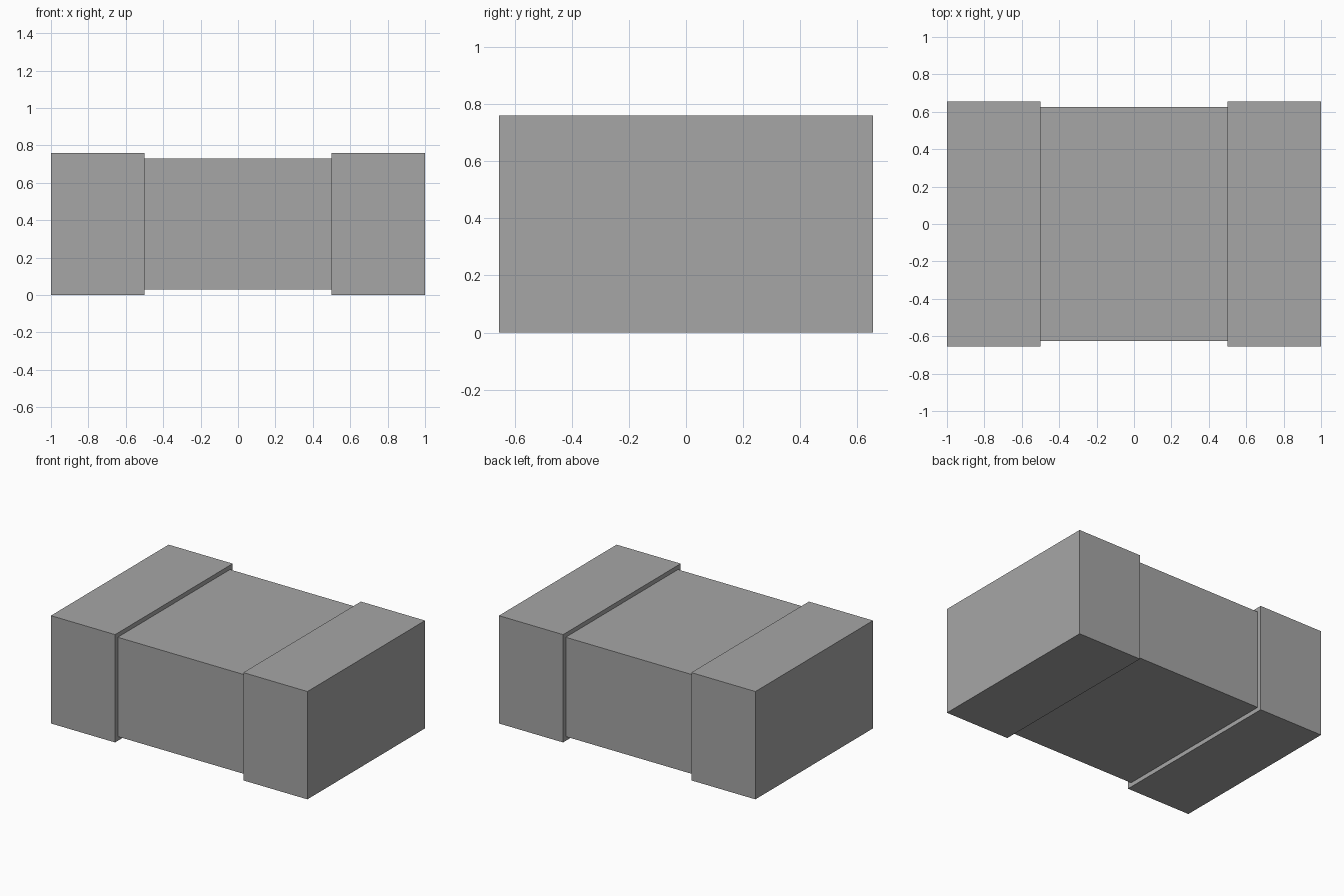
import bpy

cube = bpy.data.objects.get("Cube")
if cube:
    bpy.data.objects.remove(cube, do_unlink=True)

grey = bpy.data.materials.new("mid grey")
grey.use_nodes = True
colour = (0.38, 0.38, 0.38, 1)
grey.diffuse_color = colour
grey.node_tree.nodes["Principled BSDF"].inputs["Base Color"].default_value = colour

HEIGHT = 0.76
LIP = 0.03  # how far the end caps stand proud of the body


def block(name, x, size):
    bpy.ops.mesh.primitive_cube_add(size=1, location=(x, 0, HEIGHT / 2))
    obj = bpy.context.object
    obj.name = name
    obj.scale = size
    bpy.ops.object.transform_apply(location=False, rotation=False, scale=True)
    obj.data.materials.append(grey)


# Central body
block("body", 0, (1, 1.31 - 2 * LIP, HEIGHT - 2 * LIP))

# End caps
for side, name in ((-1, "right_end_cap"), (1, "left_end_cap")):
    block(name, side * 0.75, (0.5, 1.31, HEIGHT))
